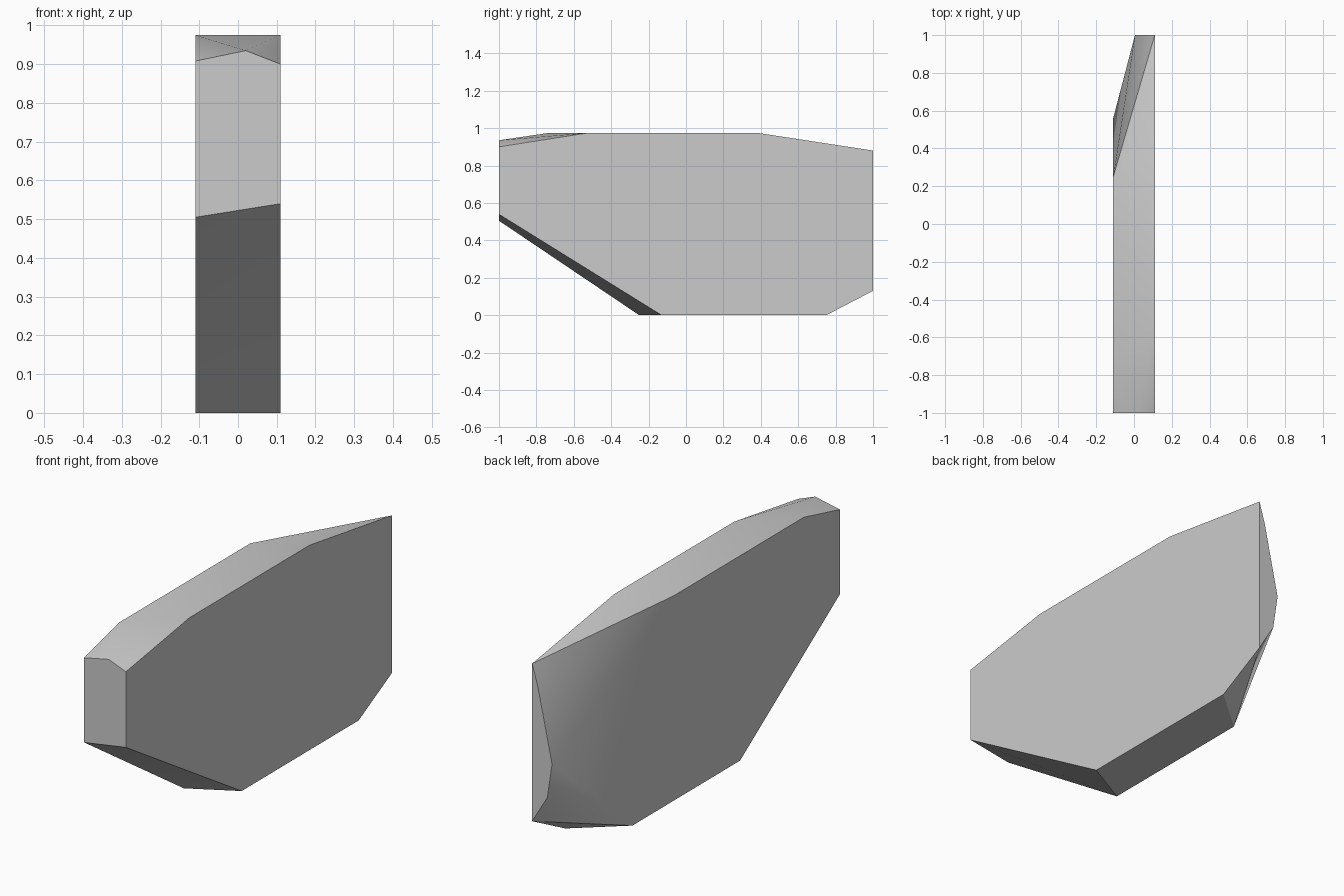
import bpy, bmesh, math

cube = bpy.data.objects.get("Cube")
if cube:
    bpy.data.objects.remove(cube, do_unlink=True)

HALF = 0.11   # half thickness of the slab
TOP = 0.975

# Side outlines as (y, z)
left_outline = [(-1, 0.54), (-1, 0.90), (-0.52, TOP), (0.38, TOP),
                (1, 0.88), (1, 0.13), (0.75, 0), (-0.13, 0)]
right_outline = [(-1, 0.505), (-1, 0.908), (-0.73, TOP), (0.25, TOP),
                 (0.56, 0), (-0.25, 0)]
# Bulging edge of the back end as (x, z)
back_curve = [(0.08, 0.78), (0.005, 0.43), (0.03, 0.264)]
# Peak of the front end's upper edge
front_peak = (0.02, -1, 0.935)

points = [(HALF, y, z) for y, z in left_outline]
points += [(-HALF, y, z) for y, z in right_outline]
points += [(x, 1, z) for x, z in back_curve]
points.append(front_peak)

# Skin the outlines into one faceted solid
bm = bmesh.new()
for p in points:
    bm.verts.new(p)
bmesh.ops.convex_hull(bm, input=bm.verts[:])
bmesh.ops.dissolve_limit(bm, angle_limit=math.radians(0.5),
                         verts=bm.verts[:], edges=bm.edges[:])
bmesh.ops.recalc_face_normals(bm, faces=bm.faces[:])
mesh = bpy.data.meshes.new("faceted_slab")
bm.to_mesh(mesh)
bm.free()

# Single plain grey
grey = bpy.data.materials.new("light_grey")
grey.use_nodes = True
colour = (0.6, 0.6, 0.6, 1)
grey.diffuse_color = colour
grey.node_tree.nodes["Principled BSDF"].inputs["Base Color"].default_value = colour
mesh.materials.append(grey)

slab = bpy.data.objects.new("faceted_slab", mesh)
bpy.context.collection.objects.link(slab)

# Soften only the shallow edges
bpy.ops.object.select_all(action='DESELECT')
slab.select_set(True)
bpy.context.view_layer.objects.active = slab
bpy.ops.object.shade_smooth_by_angle(angle=math.radians(30))
